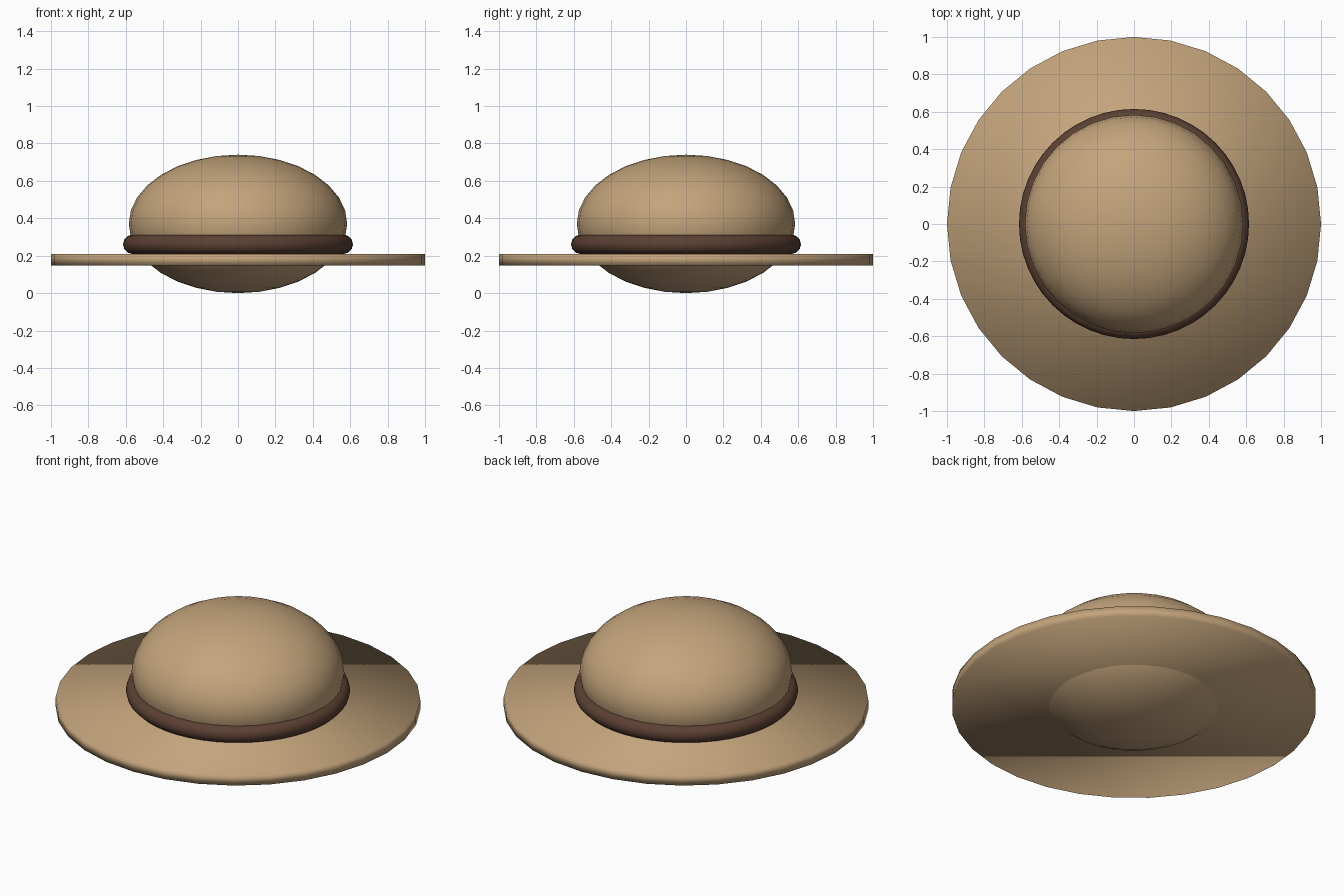
import bpy

default_cube = bpy.data.objects.get("Cube")
if default_cube:
    bpy.data.objects.remove(default_cube, do_unlink=True)


def flat_colour(name, rgb):
    mat = bpy.data.materials.new(name)
    mat.use_nodes = True
    mat.diffuse_color = (*rgb, 1)
    bsdf = next(n for n in mat.node_tree.nodes if n.type == "BSDF_PRINCIPLED")
    bsdf.inputs["Base Color"].default_value = (*rgb, 1)
    return mat


def finish(name, mat):
    """Name, colour and smooth the primitive that was just added."""
    obj = bpy.context.object
    obj.name = obj.data.name = name
    obj.data.materials.append(mat)
    bpy.ops.object.transform_apply(location=False, rotation=False, scale=True)
    bpy.ops.object.shade_smooth()
    return obj


tan = flat_colour("tan felt", (0.552, 0.371, 0.202))
brown = flat_colour("dark brown leather", (0.107, 0.051, 0.033))

# Brim: a thin, softly shaded disc
bpy.ops.mesh.primitive_cylinder_add(vertices=32, radius=1, depth=0.062,
                                    location=(0, 0, 0.179))
finish("brim", tan)

# Crown: a flattened ball that passes through the brim
bpy.ops.mesh.primitive_uv_sphere_add(segments=32, ring_count=16, radius=1,
                                     location=(0, 0, 0.37))
bpy.context.object.scale = (0.584, 0.584, 0.37)
finish("crown", tan)

# Band: a ring resting on the brim around the crown
bpy.ops.mesh.primitive_torus_add(major_segments=48, minor_segments=12,
                                 major_radius=0.563, minor_radius=0.052,
                                 location=(0, 0, 0.261))
finish("hat_band", brown)
